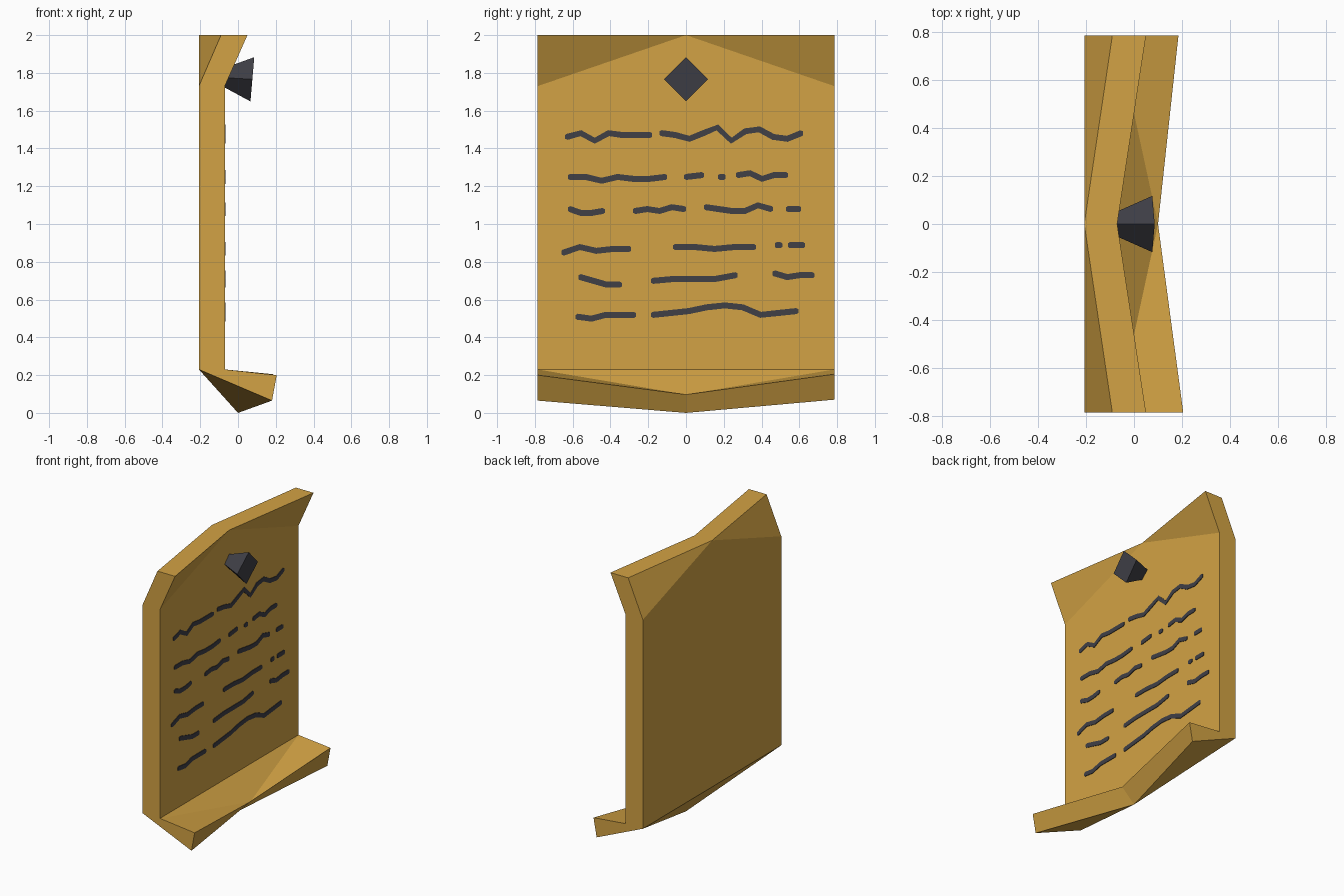
import bpy, bmesh, math
from mathutils import Vector

if "Cube" in bpy.data.objects:
    bpy.data.objects.remove(bpy.data.objects["Cube"])


def material(name, rgb):
    m = bpy.data.materials.new(name)
    m.diffuse_color = (*rgb, 1)
    m.use_nodes = True
    m.node_tree.nodes["Principled BSDF"].inputs["Base Color"].default_value = m.diffuse_color
    return m


PAPER = material("ochre parchment", (0.65, 0.365, 0.058))
DARK = material("charcoal", (0.050, 0.050, 0.062))


def finish(name, bm, mat):
    bmesh.ops.recalc_face_normals(bm, faces=bm.faces)
    me = bpy.data.meshes.new(name)
    bm.to_mesh(me)
    bm.free()
    me.materials.append(mat)
    ob = bpy.data.objects.new(name, me)
    bpy.context.collection.objects.link(ob)
    return ob


# Parchment: an outline of ten points, given as y, z and x for front and back skins
W, BACK, FRONT = 0.785, -0.207, -0.07


def skin(x, top_x, lip_mid, lip_near, lip_far):
    return [(top_x, -W, 2.0), (x, 0, 2.0), (top_x, W, 2.0),
            (x, W, 1.73), (x, W, 0.23), (lip_far[0], W, lip_far[1]),
            (lip_mid[0], 0, lip_mid[1]), (lip_near[0], -W, lip_near[1]),
            (x, -W, 0.23), (x, -W, 1.73)]


bm = bmesh.new()
front = [bm.verts.new(p) for p in
         skin(FRONT, 0.05, (0.10, 0.097), (0.205, 0.20), (0.185, 0.205))]
back = [bm.verts.new(p) for p in
        skin(BACK, -0.09, (0.0, 0.0), (0.18, 0.065), (0.16, 0.07))]
# folded top corners, flat panel, curled bottom
for f in [(0, 1, 9), (1, 2, 3), (9, 1, 3, 4, 8), (8, 4, 6), (8, 6, 7), (4, 5, 6)]:
    bm.faces.new([front[i] for i in f])
    bm.faces.new([back[i] for i in reversed(f)])
for i in range(10):
    j = (i + 1) % 10
    bm.faces.new([front[i], back[i], back[j], front[j]])
finish("parchment_sheet", bm, PAPER)

# Nail: four-sided tapered stud with a slightly tilted head
bm = bmesh.new()
rings = []
for x, z, r, tilt in [(-0.075, 1.775, 0.05, 0.0), (0.076, 1.766, 0.117, 0.01)]:
    ring = []
    for k in range(4):
        a = k * math.pi / 2
        ring.append(bm.verts.new((x + tilt * math.sin(a), r * math.cos(a),
                                  z + r * math.sin(a))))
    bm.faces.new(ring)
    rings.append(ring)
for k in range(4):
    j = (k + 1) % 4
    bm.faces.new([rings[0][k], rings[0][j], rings[1][j], rings[1][k]])
finish("nail", bm, DARK)

# Ink scribbles: per row a base height, then strokes (start y, end y, wiggle in hundredths)
ROWS = [
    (1.471, [(-0.63, -0.19, (-1, 1, -3, 1, 0, 0, 0)),
             (-0.13, 0.61, (1, 0, -2, 1, 4, -3, 2, 3, -1, -2, 1))]),
    (1.249, [(-0.615, -0.11, (0, 0, -2, 0, -1, -1, 0)), (0.0, 0.085, (0, 1)),
             (0.18, 0.20, (0, 0)), (0.275, 0.53, (1, 2, -1, 1, 1))]),
    (1.079, [(-0.615, -0.44, (0, -2, -2, -1)), (-0.27, -0.01, (-1, 0, -1, 1, 0)),
             (0.105, 0.45, (1, 0, -1, -1, 2, 0)), (0.54, 0.60, (0, 0))]),
    (0.868, [(-0.65, -0.30, (-2, 1, -1, 0, 0)), (-0.058, 0.36, (1, 1, 0, 1, 1)),
             (0.48, 0.50, (2, 2)), (0.55, 0.62, (2, 2))]),
    (0.709, [(-0.56, -0.35, (1, -1, -3, -3)), (-0.175, 0.263, (-1, 0, 0, 0, 2)),
             (0.468, 0.67, (3, 1, 2, 2))]),
    (0.529, [(-0.575, -0.275, (-2, -3, -1, -1, -1)),
             (-0.175, 0.585, (-1, 0, 1, 3, 4, 3, -1, 0, 1))]),
]


def stroke(bm, y0, y1, z, wiggle, half=0.016):
    n = len(wiggle) - 1
    pts = [Vector((y0 + (y1 - y0) * i / n, z + w / 100)) for i, w in enumerate(wiggle)]
    # short narrowed tips round off both ends
    ends = [(Vector((y0 - 0.01, pts[0].y)), half * 0.6)]
    ends += [(p, half) for p in pts]
    ends.append((Vector((y1 + 0.01, pts[-1].y)), half * 0.6))
    rows = []
    for i, (p, h) in enumerate(ends):
        d = ends[min(i + 1, n + 2)][0] - ends[max(i - 1, 0)][0]
        s = Vector((-d.y, d.x)).normalized() * h
        rows.append([bm.verts.new((x, *(p + k * s))) for x, k in
                     [(FRONT - 0.001, -1), (FRONT - 0.001, 1),
                      (FRONT + 0.004, 1), (FRONT + 0.004, -1)]])
    bm.faces.new(rows[0])
    bm.faces.new(rows[-1])
    for a, b in zip(rows, rows[1:]):
        for k in range(4):
            j = (k + 1) % 4
            bm.faces.new([a[k], a[j], b[j], b[k]])


for r, (z, strokes) in enumerate(ROWS):
    bm = bmesh.new()
    for y0, y1, wiggle in strokes:
        stroke(bm, y0, y1, z, wiggle)
    finish(f"ink_line_{r + 1}", bm, DARK)
